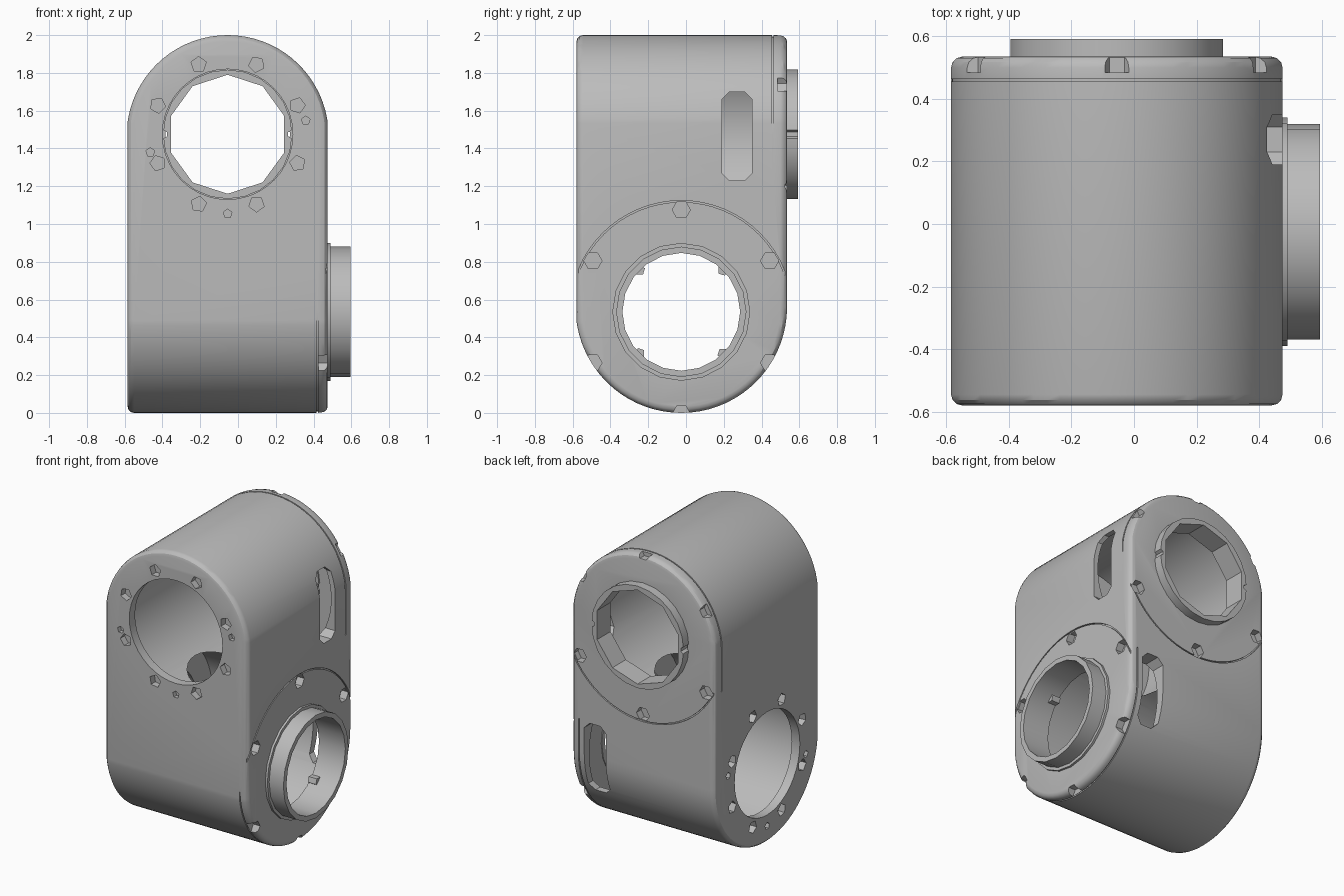
import bpy, bmesh, math

cube = bpy.data.objects.get("Cube")
if cube:
    bpy.data.objects.remove(cube)

grey = bpy.data.materials.new("housing grey")
grey.use_nodes = True
grey.diffuse_color = (0.5, 0.5, 0.5, 1)
grey.node_tree.nodes["Principled BSDF"].inputs["Base Color"].default_value = (0.5, 0.5, 0.5, 1)


def prism(name, axis, pts, a, b):
    """Extrude a (u, z) outline along x or y from a to b."""
    bm = bmesh.new()
    rings = []
    for t in (a, b):
        rings.append([bm.verts.new((u, t, z) if axis == "y" else (t, u, z)) for u, z in pts])
    n = len(pts)
    for ring in rings:
        bm.faces.new(ring)
    for i in range(n):
        j = (i + 1) % n
        bm.faces.new((rings[0][i], rings[0][j], rings[1][j], rings[1][i]))
    bmesh.ops.recalc_face_normals(bm, faces=bm.faces)
    mesh = bpy.data.meshes.new(name)
    bm.to_mesh(mesh)
    bm.free()
    ob = bpy.data.objects.new(name, mesh)
    bpy.context.collection.objects.link(ob)
    mesh.materials.append(grey)
    return ob


def polar(c, r, deg):
    return c[0] + r * math.cos(math.radians(deg)), c[1] + r * math.sin(math.radians(deg))


def circle(c, r, sides, start=90):
    return [polar(c, r, start + 360 * i / sides) for i in range(sides)]


def arch(c, r, end, up=True, steps=36):
    s = 1 if up else -1
    arc = [polar(c, r, s * 180 * i / steps) for i in range(steps + 1)]
    return arc + [(c[0] - r, end), (c[0] + r, end)]


def slot(c, w, h, k=0.04):
    """Upright rectangle with chamfered corners."""
    u, z = c
    return [(u - w, z - h + k), (u - w + k, z - h), (u + w - k, z - h), (u + w, z - h + k),
            (u + w, z + h - k), (u + w - k, z + h), (u - w + k, z + h), (u - w, z + h - k)]


def activate(ob):
    bpy.ops.object.select_all(action="DESELECT")
    ob.select_set(True)
    bpy.context.view_layer.objects.active = ob


def apply(ob, kind, **settings):
    activate(ob)
    mod = ob.modifiers.new(kind.title(), kind)
    for key, value in settings.items():
        setattr(mod, key, value)
    bpy.ops.object.modifier_apply(modifier=mod.name)


def combine(ob, tool, operation="DIFFERENCE"):
    apply(ob, "BOOLEAN", object=tool, operation=operation, solver="EXACT")
    bpy.data.objects.remove(tool)


def cut(ob, axis, pts, a, b):
    combine(ob, prism("cutter", axis, pts, a, b))


def tube(name, axis, c, outer, inner, a, b, sides, bore_sides):
    ob = prism(name, axis, circle(c, outer, sides), a, b)
    cut(ob, axis, circle(c, inner, bore_sides), a - 0.1, b + 0.1)
    return ob


def smooth(ob):
    activate(ob)
    bpy.ops.object.shade_smooth_by_angle(angle=math.radians(30))


UP = (-0.055, 1.475)    # upper bore centre, x and z
LOW = (-0.025, 0.535)   # lower bore centre, y and z

# Body: two crossed arches, with rounded edges
body = prism("housing", "y", arch((-0.055, 1.465), 0.535, -0.2), -0.58, 0.535)
other = prism("cutter", "x", arch((-0.025, 0.56), 0.56, 2.2, up=False), -0.585, 0.475)
combine(body, other, "INTERSECT")
apply(body, "BEVEL", width=0.035, segments=3, limit_method="ANGLE",
      angle_limit=math.radians(45), use_clamp_overlap=False)

# Hollow chambers
cut(body, "y", circle(UP, 0.5, 64), -0.52, 0.46)
cut(body, "x", circle(LOW, 0.505, 64), -0.525, 0.405)

# Per bore: axis, centre, open-side face, boss-side face, seam position
sides = [("y", UP, -0.58, 0.535, 0.46), ("x", LOW, -0.585, 0.475, 0.42)]
for axis, c, near, far, seam in sides:
    # Plain opening and boss opening
    cut(body, axis, circle(c, 0.345, 40), near - 0.1, near + 0.15)
    cut(body, axis, circle(c, 0.33, 40), far - 0.15, far + 0.1)
    # Screw holes around the plain opening
    for i in range(8):
        cut(body, axis, circle(polar(c, 0.4, 22.5 + 45 * i), 0.042, 5, 45 * i),
            near - 0.05, near + 0.045)
    for deg in (10, 193, 270):
        cut(body, axis, circle(polar(c, 0.42, deg), 0.024, 5), near - 0.05, near + 0.03)
    # Notches around the rim of the boss face
    for i in range(6):
        cut(body, axis, circle(polar(c, 0.54, 30 + 60 * i), 0.048, 6, 60 * i),
            far - 0.05, far + 0.05)
    # Fine circular groove on the boss face
    groove = tube("cutter", axis, c, 0.589, 0.581, far - 0.012, far + 0.05, 64, 64)
    combine(body, groove)

# Seams behind the two boss faces
frame = prism("cutter", "y", arch((-0.055, 1.465), 0.7, 1.2), 0.456, 0.464)
cut(frame, "y", arch((-0.055, 1.465), 0.527, 1.1), 0.4, 0.5)
combine(body, frame)
frame = prism("cutter", "x", arch((-0.025, 0.56), 0.7, 0.78, up=False), 0.416, 0.424)
cut(frame, "x", arch((-0.025, 0.56), 0.552, 0.9, up=False), 0.3, 0.5)
combine(body, frame)

# Side windows
cut(body, "x", slot((0.27, 1.465), 0.08, 0.235), 0.36, 0.6)
cut(body, "y", slot((0.3, 0.535), 0.08, 0.235), 0.36, 0.6)

# Back boss with a slit on each side
back_boss = tube("back_boss", "y", UP, 0.342, 0.315, 0.45, 0.592, 24, 10)
for s in (-1, 1):
    cut(back_boss, "y", circle((UP[0] + s * 0.34, UP[1]), 0.022, 6), 0.4, 0.7)

# Side boss with its base collar
side_boss = tube("side_boss", "x", LOW, 0.345, 0.312, 0.4, 0.595, 20, 20)
side_collar = tube("side_collar", "x", LOW, 0.365, 0.335, 0.46, 0.49, 20, 20)

# Small lugs inside the side boss
lugs = [prism("side_boss_lug", "x", circle(polar(LOW, 0.312, 45 + 90 * i), 0.03, 5, 90 * i), 0.4, 0.46)
        for i in range(4)]

for ob in [body, back_boss, side_boss, side_collar] + lugs:
    smooth(ob)
